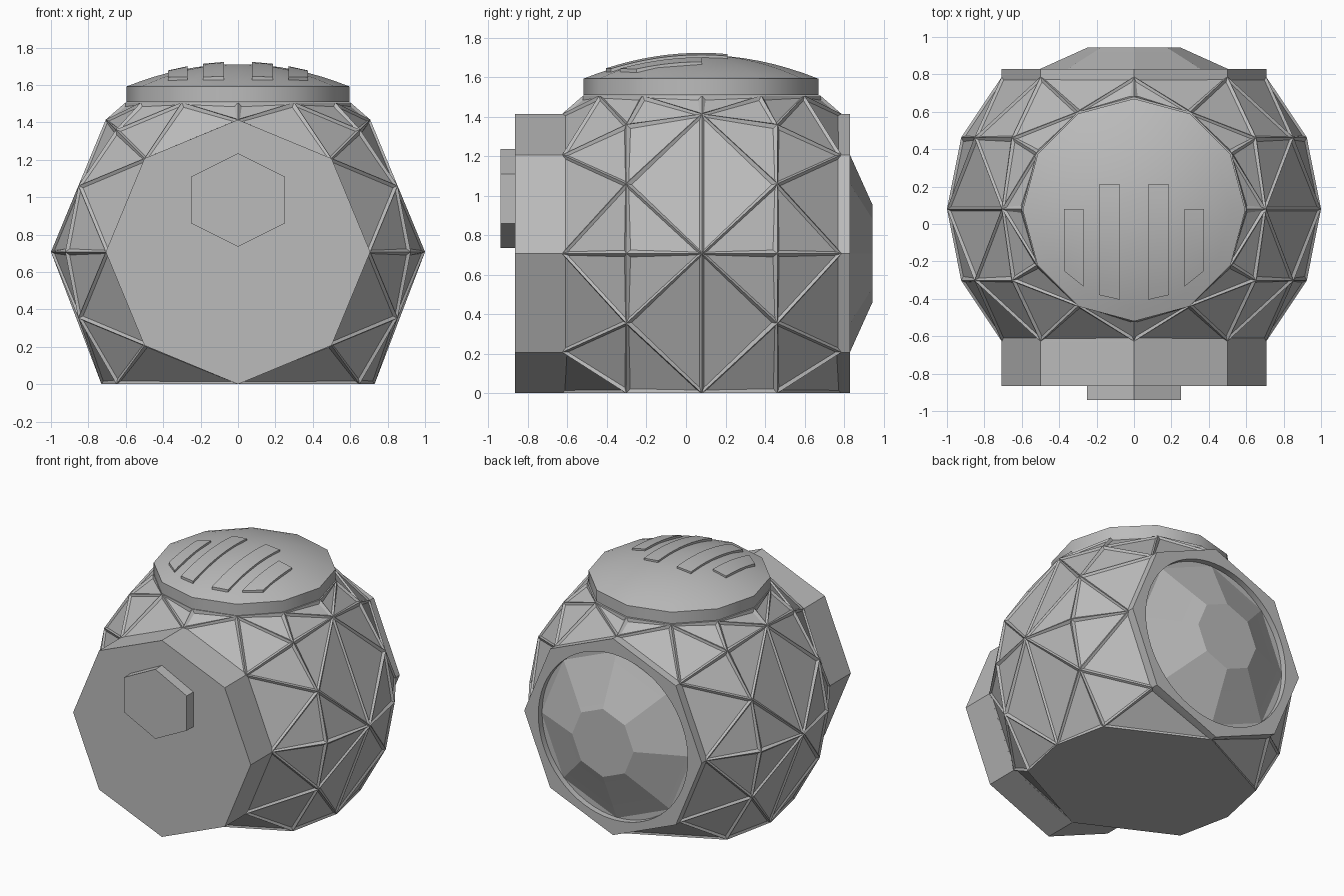
import bpy, bmesh, math
from mathutils import Vector

cube = bpy.data.objects.get("Cube")
if cube:
    bpy.data.objects.remove(cube)

grey = bpy.data.materials.new("matte_grey")
grey.use_nodes = True
GREY = (0.5, 0.5, 0.5, 1)
grey.diffuse_color = GREY
grey.node_tree.nodes["Principled BSDF"].inputs["Base Color"].default_value = GREY

H = math.sqrt(0.5)             # half height of the body, radius of its flat ends
CENTRE = Vector((0, 0.08, H))  # middle of the body


def finish(bm, name, offset=(0, 0, 0), angle=30):
    bmesh.ops.recalc_face_normals(bm, faces=bm.faces)
    mesh = bpy.data.meshes.new(name)
    bm.to_mesh(mesh)
    bm.free()
    mesh.materials.append(grey)
    obj = bpy.data.objects.new(name, mesh)
    obj.location = offset
    bpy.context.collection.objects.link(obj)
    bpy.ops.object.select_all(action='DESELECT')
    obj.select_set(True)
    bpy.context.view_layer.objects.active = obj
    bpy.ops.object.shade_smooth_by_angle(angle=math.radians(angle))
    return obj


def polar(radius, turn, sides):
    a = math.tau * turn / sides
    return radius * math.cos(a), radius * math.sin(a)


def loft(name, rings, sides, axis, offset, caps=True, angle=30):
    """Join rings given as (radius, height) along the y or z axis."""
    bm = bmesh.new()
    loops = []
    for radius, h in rings:
        loop = []
        for i in range(sides):
            u, v = polar(radius, i, sides)
            loop.append(bm.verts.new((u, h, v) if axis == 'y' else (u, v, h)))
        loops.append(loop)
    for a, b in zip(loops, loops[1:]):
        for i in range(sides):
            j = (i + 1) % sides
            bm.faces.new((a[i], a[j], b[j], b[i]))
    if caps:
        bm.faces.new(loops[0])
        bm.faces.new(loops[-1])
    return finish(bm, name, offset, angle)


# Faceted body: sphere points wrapped in a hull, with sunken panels
points = set()
for lat in (-45, -22.5, 0, 22.5, 45):
    y, r = math.sin(math.radians(lat)), math.cos(math.radians(lat))
    for i in range(16):
        if i % 2 and abs(lat) != 22.5:
            continue
        x, z = polar(r, i, 16)
        if abs(z) < H + 0.01 and not (z < -0.6 and abs(lat) < 40):
            points.add((x, y, z))
points |= {(*polar(0.6, i, 12), 0.8) for i in range(12)}
for s in (-1, 1):
    points |= {(s * 0.73, 0, -H), (s * 0.65, 0.383, -H), (s * 0.65, -0.383, -H)}

bm = bmesh.new()
for p in sorted(points):
    bm.verts.new(p)
bmesh.ops.convex_hull(bm, input=bm.verts[:])
bmesh.ops.dissolve_limit(bm, angle_limit=math.radians(1), verts=bm.verts[:], edges=bm.edges[:])


def side_faces():
    return [f for f in bm.faces if abs(f.normal.z) < 0.95 and abs(f.normal.y) < 0.95]


sides = side_faces()
edges = {e for f in sides for e in f.edges}
verts = {v for f in sides for v in f.verts}
bmesh.ops.bisect_plane(bm, geom=sides + list(edges) + list(verts), dist=0.001,
                       plane_co=(0, 0, 0), plane_no=(0, 1, 0))
bm.normal_update()
panels = [f for f in side_faces() if f.calc_area() > 0.02]
bmesh.ops.inset_individual(bm, faces=panels, thickness=0.028, depth=-0.012)
finish(bm, "faceted_body", CENTRE)

# Front block and its six-sided button
loft("front_block", [(H, -0.945), (H, -0.70)], 8, 'y', CENTRE)
bm = bmesh.new()
rows = []
for y in (-0.94, -0.85):
    row = []
    for i in range(6):
        a = math.tau * i / 6
        row.append(bm.verts.new((0.2887 * math.sin(a), y, 0.25 * math.cos(a))))
    rows.append(row)
    bm.faces.new(row)
for i in range(6):
    j = (i + 1) % 6
    bm.faces.new((rows[0][i], rows[0][j], rows[1][j], rows[1][i]))
finish(bm, "front_button", (0, 0, 0.985))

# Back plate: eight-sided outside, round hole inside
N = 64
bm = bmesh.new()
loops = []
for y, round_hole in ((0.70, False), (0.75, False), (0.75, True), (0.69, True)):
    loop = []
    for i in range(N):
        if round_hole:
            u, v = polar(0.595, i, N)
        else:
            k, t = divmod(i * 8 / N, 1)
            p, q = Vector(polar(H, k, 8)), Vector(polar(H, k + 1, 8))
            u, v = p.lerp(q, t)
        loop.append(bm.verts.new((u, y, v)))
    loops.append(loop)
for a, b in zip(loops, loops[1:]):
    for i in range(N):
        j = (i + 1) % N
        bm.faces.new((a[i], a[j], b[j], b[i]))
finish(bm, "back_plate", CENTRE)

# Faceted lens in the back plate
loft("back_lens", [(0.64, 0.69), (0.5, 0.75), (0.245, 0.865)], 8, 'y', CENTRE, angle=15)

# Twelve-sided lid with a smooth low dome
lid_centre = (0, 0.075, 0)
loft("lid_rim", [(0.595, 1.51), (0.595, 1.592)], 12, 'z', lid_centre)


def dome_height(r):
    return 1.592 + 0.12 * (1 - (r / 0.595) ** 2)


dome_rings = [(0.595 * k / 8, dome_height(0.595 * k / 8)) for k in range(8, 0, -1)]
loft("lid_dome", dome_rings, 12, 'z', lid_centre)

# Four raised slats that follow the dome
STEPS = 10
for side, word in ((-1, "right"), (1, "left")):
    for place, x0, x1, back, end0, end1 in (("inner", 0.075, 0.187, 0.21, -0.405, -0.38),
                                            ("outer", 0.27, 0.375, 0.08, -0.335, -0.25)):
        bm = bmesh.new()
        rows = []
        for k in range(STEPS + 1):
            t = k / STEPS
            row = []
            for x, end, lift in ((x0, end0, -0.02), (x0, end0, 0.013),
                                 (x1, end1, 0.013), (x1, end1, -0.02)):
                y = back + (end - back) * t
                z = dome_height(math.hypot(x, y - 0.075)) + lift
                row.append(bm.verts.new((side * x, y, z)))
            rows.append(row)
        for a, b in zip(rows, rows[1:]):
            for i in range(4):
                j = (i + 1) % 4
                bm.faces.new((a[i], a[j], b[j], b[i]))
        bm.faces.new(rows[0])
        bm.faces.new(rows[-1])
        finish(bm, f"{word}_{place}_slat", angle=40)
